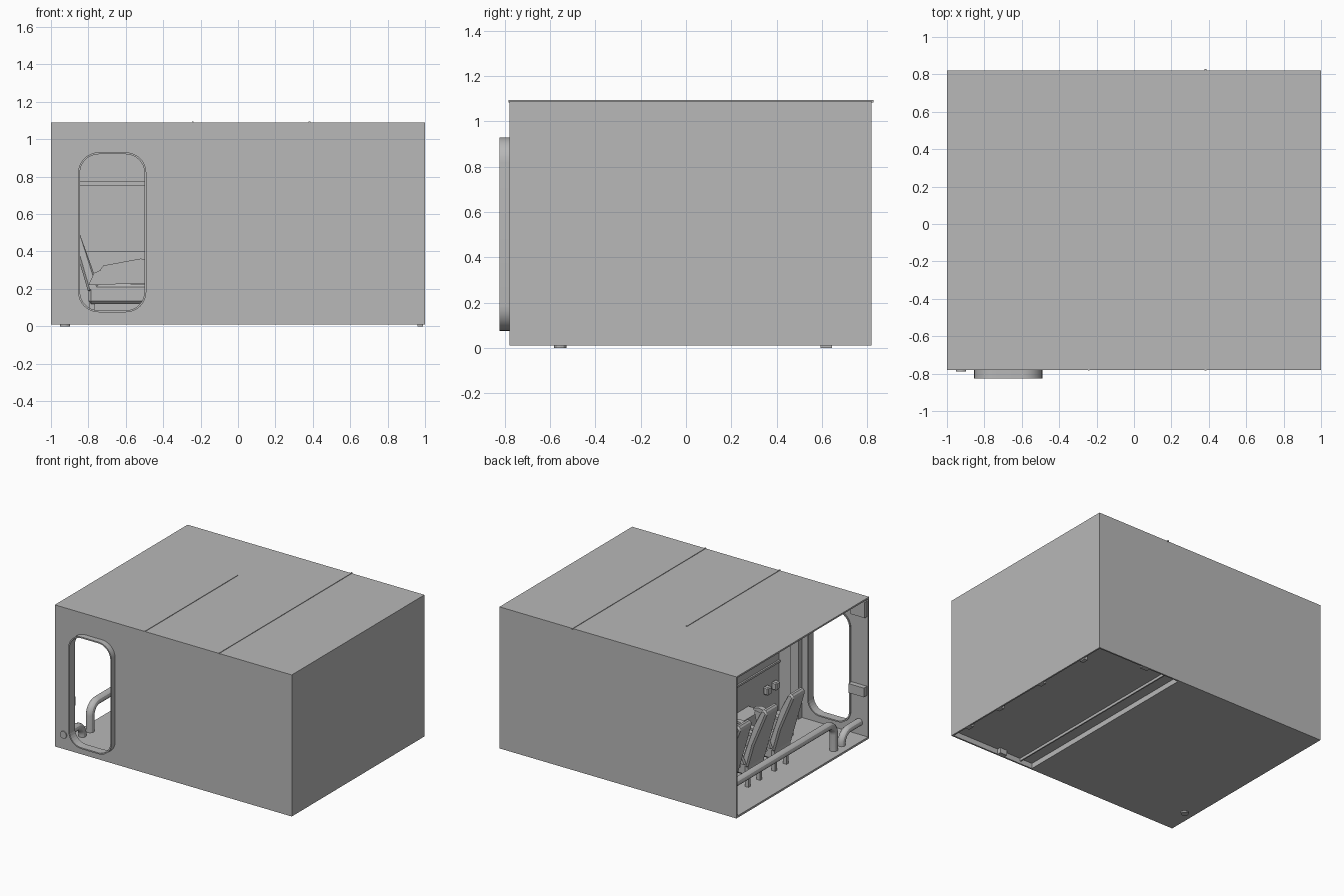
import bpy, bmesh
from math import sin, cos, pi
from mathutils import Vector

if "Cube" in bpy.data.objects:
    bpy.data.objects.remove(bpy.data.objects["Cube"])

grey = bpy.data.materials.new("plain grey")
grey.use_nodes = True
grey.diffuse_color = (0.48, 0.48, 0.48, 1)
grey.node_tree.nodes["Principled BSDF"].inputs["Base Color"].default_value = grey.diffuse_color


def finish(name, bm):
    bmesh.ops.recalc_face_normals(bm, faces=bm.faces)
    me = bpy.data.meshes.new(name)
    bm.to_mesh(me)
    bm.free()
    ob = bpy.data.objects.new(name, me)
    bpy.context.collection.objects.link(ob)
    me.materials.append(grey)
    return ob


def box(name, x, y, z):
    """Box from (low, high) ranges."""
    bm = bmesh.new()
    bmesh.ops.create_cube(bm, size=1)
    for v in bm.verts:
        v.co = [r[0] + (c + 0.5) * (r[1] - r[0]) for r, c in zip((x, y, z), v.co)]
    return finish(name, bm)


def prism(name, profile, y0, y1):
    """Extrude an x-z outline along y."""
    bm = bmesh.new()
    face = bm.faces.new([bm.verts.new((x, y0, z)) for x, z in profile])
    new = bmesh.ops.extrude_face_region(bm, geom=[face])["geom"]
    bmesh.ops.translate(bm, vec=(0, y1 - y0, 0),
                        verts=[g for g in new if isinstance(g, bmesh.types.BMVert)])
    return finish(name, bm)


def rounded(x0, x1, z0, z1, r, n=8):
    pts = []
    corners = ((x1 - r, z1 - r), (x0 + r, z1 - r), (x0 + r, z0 + r), (x1 - r, z0 + r))
    for k, (cx, cz) in enumerate(corners):
        for i in range(n + 1):
            a = (k + i / n) * pi / 2
            pts.append((cx + r * cos(a), cz + r * sin(a)))
    return pts


def cut(ob, cutter):
    m = ob.modifiers.new("opening", "BOOLEAN")
    m.object, m.operation, m.solver = cutter, "DIFFERENCE", "EXACT"
    cutter.hide_render = True
    cutter.hide_set(True)


def smooth(ob):
    bpy.ops.object.select_all(action="DESELECT")
    ob.select_set(True)
    bpy.context.view_layer.objects.active = ob
    bpy.ops.object.shade_smooth_by_angle()


def pipe(name, start, corner, end, bend, radius):
    """Round tube with one rounded elbow."""
    s, c, e = Vector(start), Vector(corner), Vector(end)
    u, w = (s - c).normalized(), (e - c).normalized()
    centre = c + (u + w) * bend
    path = [s] + [centre - w * bend * cos(t) - u * bend * sin(t)
                  for t in (i * pi / 16 for i in range(9))] + [e]
    cu = bpy.data.curves.new(name, "CURVE")
    cu.dimensions, cu.bevel_depth = "3D", radius
    cu.bevel_resolution, cu.use_fill_caps = 4, True
    sp = cu.splines.new("POLY")
    sp.points.add(len(path) - 1)
    for p, q in zip(sp.points, path):
        p.co = (*q, 1)
    ob = bpy.data.objects.new(name, cu)
    bpy.context.collection.objects.link(ob)
    cu.materials.append(grey)
    bpy.ops.object.select_all(action="DESELECT")
    ob.select_set(True)
    bpy.context.view_layer.objects.active = ob
    bpy.ops.object.convert(target="MESH")
    smooth(bpy.context.view_layer.objects.active)


FRONT, BACK, LOW, TOP, T = -0.78, 0.82, 0.01, 1.09, 0.012

# Outer shell, open on the -x side
box("roof", (-1, 1), (FRONT, BACK), (TOP - T, TOP))
box("back_wall", (-1, 1), (BACK - T, BACK), (LOW, TOP - T))
box("side_wall", (1 - T, 1), (FRONT + T, BACK - T), (LOW, TOP - T))
front = box("front_wall", (-1, 1), (FRONT, FRONT + T), (LOW, TOP - T))

# Stepped floor
box("floor", (-1, 0.28), (FRONT + T, BACK - T), (LOW, 0.025))
box("floor_step", (0.268, 0.28), (FRONT + T, BACK - T), (0.025, 0.065))
box("raised_floor", (0.28, 1 - T), (FRONT + T, BACK - T), (0.05, 0.065))

# Doorway with a projecting frame
outline = (-0.855, -0.49, 0.075, 0.93)
frame = prism("door_frame", rounded(*outline, 0.11), FRONT - 0.045, FRONT + 0.02)
inner = (outline[0] + 0.01, outline[1] - 0.01, outline[2] + 0.01, outline[3] - 0.01)
cutter = prism("door_cutter", rounded(*inner, 0.10), FRONT - 0.1, FRONT + 0.1)
cut(front, cutter)
cut(frame, cutter)
smooth(frame)

# Partitions, whose top edges show as thin lines on the roof
for name, x, end in (("short_partition", -0.242, 0.34), ("long_partition", 0.383, BACK)):
    box(name, (x - 0.005, x + 0.005), (FRONT + T, end - T), (0.03, TOP - T))
    box(name + "_roof_edge", (x - 0.005, x + 0.005),
        (FRONT - 0.004, end + (0.008 if end == BACK else 0)), (TOP - 0.005, TOP + 0.004))

# Interior wall trim
box("back_shelf", (-0.85, -0.25), (BACK - 0.1, BACK - T), (0.75, 0.775))
box("back_panel", (-0.85, -0.25), (BACK - 0.03, BACK - T), (0.025, 0.4))
box("front_post", (-0.44, -0.37), (FRONT + T, FRONT + 0.05), (0.025, TOP - T))
box("wall_box", (-0.99, -0.86), (FRONT + T, FRONT + 0.05), (0.34, 0.41))
box("upper_wall_box", (-0.99, -0.87), (FRONT + T, FRONT + 0.04), (0.94, 1.06))
box("partition_rail", (-0.26, -0.247), (FRONT + T, 0.32), (0.4, 0.415))
for y in (-0.6, -0.7):
    knob = box("control_box", (-0.29, -0.247), (y - 0.025, y + 0.025), (0.22, 0.28))
    knob.modifiers.new("soft_edges", "BEVEL").width = 0.008
box("low_cabinet", (-0.36, -0.247), (-0.4, 0.1), (0.025, 0.2))

# Row of seats facing +x
back_profile = [(-0.74, 0.2), (-0.855, 0.52), (-0.895, 0.63), (-0.92, 0.65),
                (-0.945, 0.62), (-0.855, 0.37), (-0.8, 0.18)]
arm_profile = [(-0.8, 0.22), (-0.77, 0.285), (-0.7, 0.315), (-0.5, 0.34),
               (-0.48, 0.32), (-0.5, 0.23)]
cap_profile = [(-0.74, 0.3), (-0.72, 0.325), (-0.52, 0.362), (-0.475, 0.35),
               (-0.48, 0.335), (-0.7, 0.31)]
for y in (-0.02, 0.3, 0.62):
    b = prism("seat_back", back_profile, y - 0.11, y + 0.11)
    # narrow the headrest
    for v in b.data.vertices:
        if v.co.z > 0.6:
            v.co.y = y + (v.co.y - y) * 0.7
    b.modifiers.new("soft_edges", "BEVEL").width = 0.012
    cushion = box("seat_cushion", (-0.8, -0.42), (y - 0.11, y + 0.11), (0.12, 0.225))
    cushion.modifiers.new("soft_edges", "BEVEL").width = 0.015
    for s in (-1, 1):
        ya = y + s * 0.13
        prism("seat_arm", arm_profile, ya - 0.012, ya + 0.012)
        prism("arm_pad", cap_profile, ya - 0.02, ya + 0.02)
        for x in (-0.78, -0.48):
            box("seat_leg", (x - 0.015, x + 0.015),
                (y + s * 0.07 - 0.012, y + s * 0.07 + 0.012), (0.02, 0.13))

# Pipes along the open side, one leaving through the floor and front wall
pipe("long_pipe", (-0.925, -0.46, 0.02), (-0.925, -0.46, 0.23), (-0.925, BACK - T, 0.23), 0.08, 0.03)
pipe("short_pipe", (-0.925, -0.555, 0), (-0.925, -0.555, 0.12), (-0.925, FRONT - 0.008, 0.12), 0.08, 0.028)

# Small brackets under the raised floor
for y in (-0.61, -0.28, 0.17, 0.62):
    box("side_bracket", (0.96, 1 - T), (y - 0.025, y + 0.025), (0.0 if y > 0.5 else LOW, 0.05))
box("back_bracket", (0.54, 0.6), (BACK - 0.04, BACK - T), (LOW, 0.05))
box("front_bracket", (0.53, 0.59), (FRONT + T, FRONT + 0.04), (LOW, 0.05))
